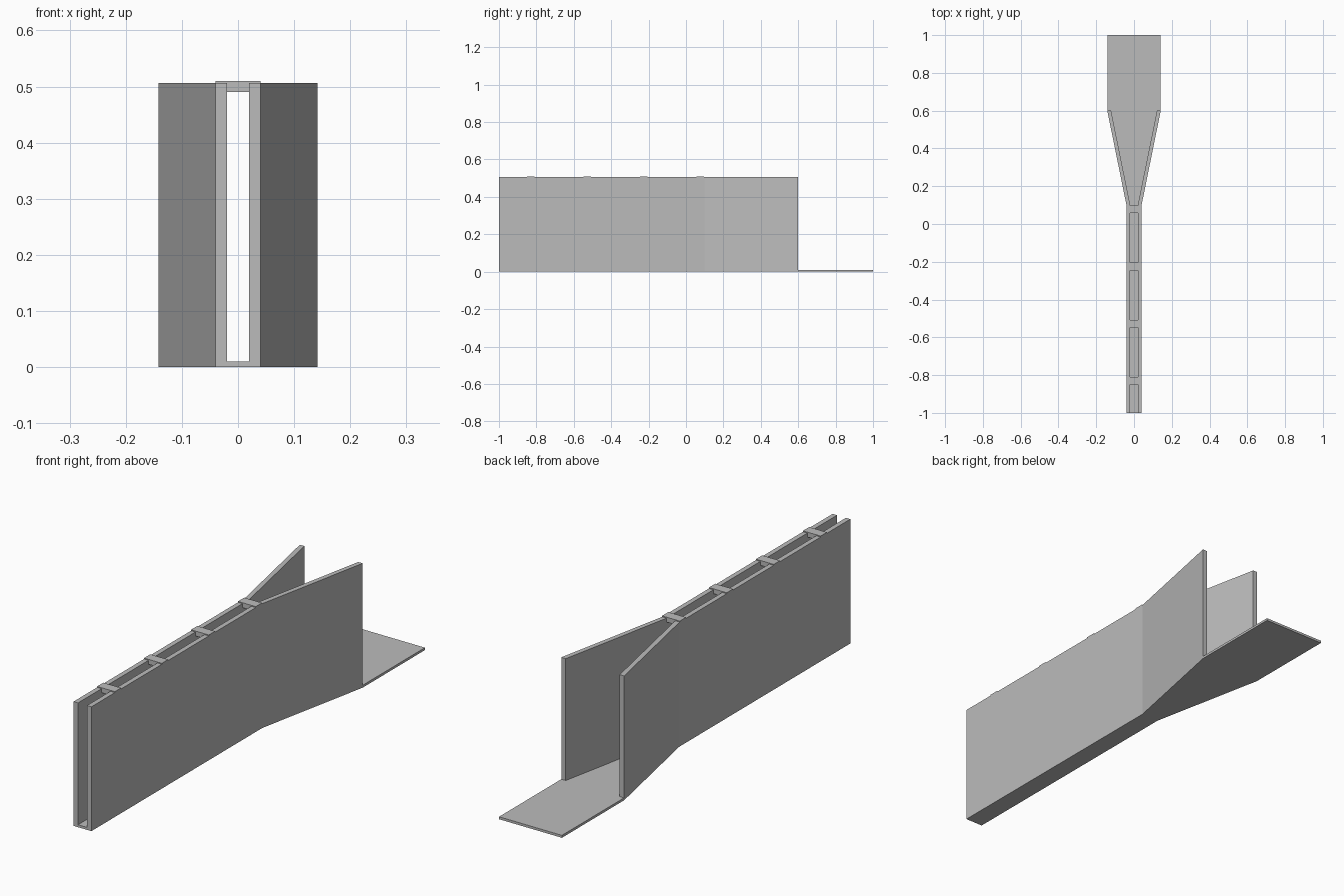
import bpy, bmesh

if "Cube" in bpy.data.objects:
    bpy.data.objects.remove(bpy.data.objects["Cube"])

grey = bpy.data.materials.new("plain grey")
grey.use_nodes = True
colour = (0.5, 0.5, 0.5, 1)
grey.diffuse_color = colour
grey.node_tree.nodes["Principled BSDF"].inputs["Base Color"].default_value = colour

FLOOR, TOP, CAP = 0.01, 0.506, 0.51
INNER, OUTER, FLARE = 0.02, 0.04, 0.1415
FRONT, BEND, WALL_END, BACK = -1, 0.1, 0.6, 1


def prism(name, outline, z0, z1):
    """Extrude a flat outline from z0 up to z1."""
    bm = bmesh.new()
    face = bm.faces.new([bm.verts.new((x, y, z0)) for x, y in outline])
    up = bmesh.ops.extrude_face_region(bm, geom=[face])["geom"]
    bmesh.ops.translate(bm, vec=(0, 0, z1 - z0),
                        verts=[v for v in up if isinstance(v, bmesh.types.BMVert)])
    bmesh.ops.recalc_face_normals(bm, faces=bm.faces)
    mesh = bpy.data.meshes.new(name)
    bm.to_mesh(mesh)
    bm.free()
    mesh.materials.append(grey)
    obj = bpy.data.objects.new(name, mesh)
    bpy.context.collection.objects.link(obj)
    return obj


def bar(name, half_x, y, half_y, z0, z1):
    return prism(name, [(-half_x, y - half_y), (half_x, y - half_y),
                        (half_x, y + half_y), (-half_x, y + half_y)], z0, z1)


# Floor: narrow channel that flares into a wide apron
side = [(OUTER, FRONT), (OUTER, BEND), (FLARE, WALL_END), (FLARE, BACK)]
prism("floor", side + [(-x, y) for x, y in reversed(side)], 0, FLOOR)

# Side walls: straight, then splayed outward
for name, s in (("left_wall", 1), ("right_wall", -1)):
    prism(name, [(s * x, y) for x, y in (
        (INNER, FRONT), (OUTER, FRONT), (OUTER, BEND), (FLARE, WALL_END),
        (FLARE - 0.02, WALL_END), (INNER, BEND))], FLOOR, TOP)

# Cross braces: a block between the walls with a thin cap over them
for i in range(4):
    y = 0.077 - i * 0.302
    bar(f"brace_block_{i + 1}", INNER, y, 0.02, 0.49, TOP)
    bar(f"brace_cap_{i + 1}", OUTER, y, 0.02, TOP, CAP)
